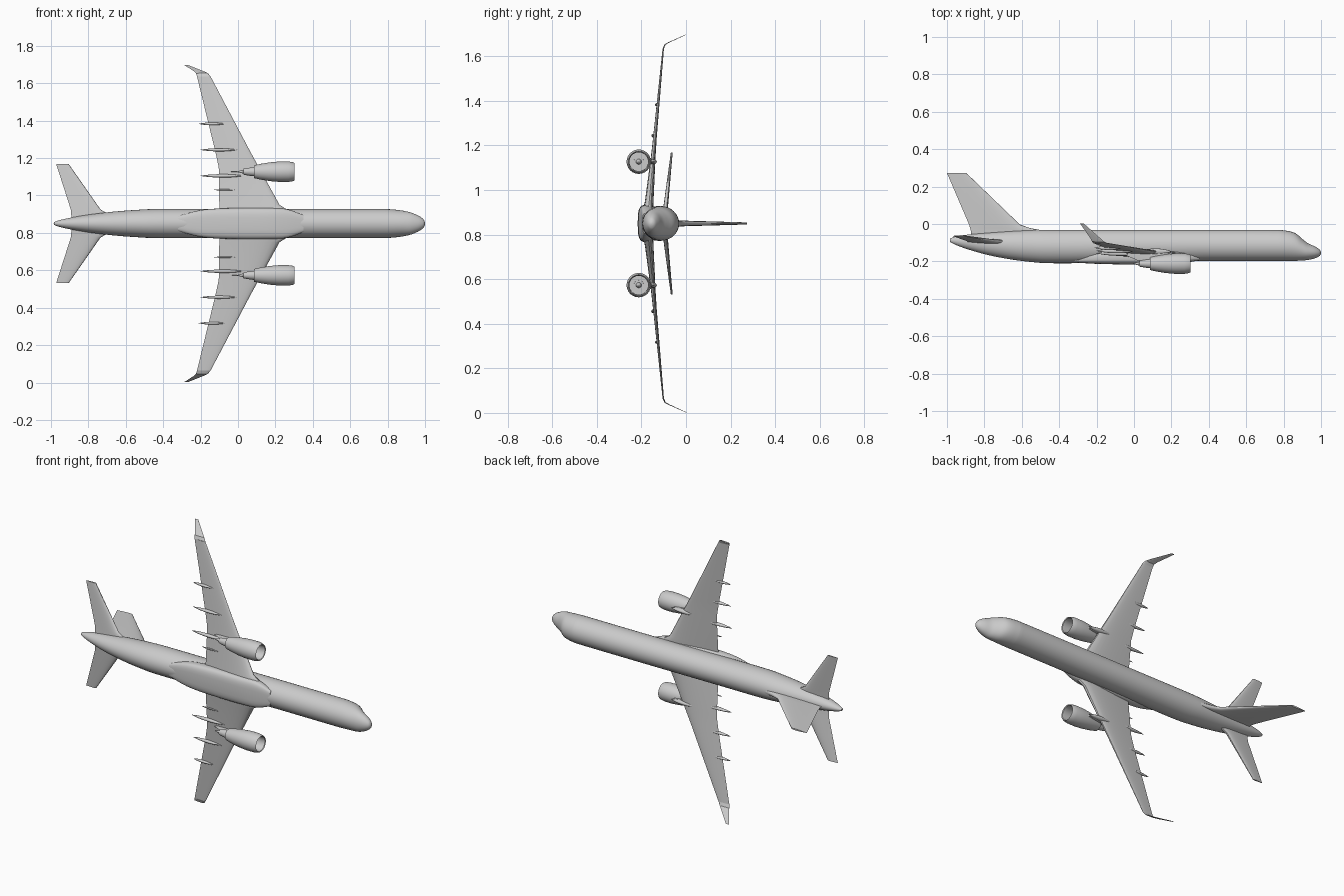
import bpy, bmesh, math

MID = 0.85  # span centre line; x runs aft to nose, y is the aircraft's up, z is the span
paint = bpy.data.materials.new("light grey paint")
paint.diffuse_color = (0.6, 0.6, 0.6, 1)


def loft(name, rings, angle=35, cap=True, closed=False):
    """Skin a list of equal-length rings of points."""
    bm = bmesh.new()
    vs = [[bm.verts.new(p) for p in r] for r in rings]
    n = len(vs[0])
    pairs = list(zip(vs, vs[1:])) + ([(vs[-1], vs[0])] if closed else [])
    for a, b in pairs:
        for i in range(n):
            j = (i + 1) % n
            bm.faces.new((a[i], a[j], b[j], b[i]))
    if cap and not closed:
        bm.faces.new(vs[0])
        bm.faces.new(vs[-1])
    bmesh.ops.recalc_face_normals(bm, faces=bm.faces)
    me = bpy.data.meshes.new(name)
    bm.to_mesh(me)
    bm.free()
    me.materials.append(paint)
    ob = bpy.data.objects.new(name, me)
    bpy.context.collection.objects.link(ob)
    bpy.context.view_layer.objects.active = ob
    ob.select_set(True)
    bpy.ops.object.shade_smooth_by_angle(angle=math.radians(angle))
    ob.select_set(False)
    return ob


def oval(x, cy, cz, ry, rz, n=32, power=1.0):
    """Ring across the x axis; power under 1 makes it boxier."""
    pts = []
    for k in range(n):
        a = 2 * math.pi * k / n
        c, s = math.cos(a), math.sin(a)
        pts.append((x, cy + ry * math.copysign(abs(c) ** power, c),
                    cz + rz * math.copysign(abs(s) ** power, s)))
    return pts


def smooth_rows(rows, steps=4):
    """Catmull-Rom through the rows of a table."""
    out = []
    for i in range(len(rows) - 1):
        p = [rows[max(0, min(len(rows) - 1, i + d))] for d in (-1, 0, 1, 2)]
        for k in range(steps):
            t = k / steps
            out.append([0.5 * (2 * b + (c - a) * t + (2 * a - 5 * b + 4 * c - d) * t * t
                               + (3 * b - a - 3 * c + d) * t ** 3) for a, b, c, d in zip(*p)])
    return out + [rows[-1]]


def foil(lead, trail, thick, place, n=12):
    """Teardrop section; place(x, t) sets it in space, t is the thickness offset."""
    pts = []
    for k in range(2 * n):
        a = math.pi * k / n
        u = 0.5 + 0.5 * math.cos(a)          # 1 = trailing edge, 0 = leading edge
        h = thick * 1.3 * (math.sqrt(u) - u) * 1.6 * (1 if k <= n else -1)
        pts.append(place(lead + (trail - lead) * u, h))
    return pts


# Fuselage: x, top, bottom, half width
body = [(-0.985, -0.078, -0.095, 0.007), (-0.95, -0.066, -0.113, 0.019),
        (-0.88, -0.056, -0.138, 0.034), (-0.78, -0.047, -0.166, 0.050),
        (-0.66, -0.038, -0.189, 0.064), (-0.54, -0.032, -0.204, 0.073),
        (-0.42, -0.031, -0.210, 0.078), (-0.1, -0.031, -0.207, 0.078),
        (0.3, -0.031, -0.198, 0.078), (0.72, -0.031, -0.197, 0.078),
        (0.80, -0.034, -0.197, 0.077), (0.86, -0.048, -0.197, 0.072),
        (0.90, -0.080, -0.195, 0.065), (0.93, -0.103, -0.192, 0.057),
        (0.965, -0.119, -0.184, 0.042), (0.988, -0.133, -0.174, 0.026),
        (0.997, -0.143, -0.165, 0.013), (1.0, -0.153, -0.157, 0.003)]
loft("fuselage", [oval(x, (t + b) / 2, MID, (t - b) / 2, w) for x, t, b, w in smooth_rows(body)], 50)

# Belly fairing at the wing root: x, top, bottom, half width
belly = [(-0.32, -0.17, -0.206, 0.04), (-0.2, -0.145, -0.213, 0.072), (-0.05, -0.135, -0.216, 0.082),
         (0.15, -0.135, -0.216, 0.083), (0.26, -0.145, -0.208, 0.077), (0.35, -0.165, -0.195, 0.045)]
loft("belly_fairing", [oval(x, (t + b) / 2, MID, (t - b) / 2, w, 32, 0.6)
                       for x, t, b, w in smooth_rows(belly)], 50)

# Fin: height, leading x, trailing x, thickness
fin = [(-0.075, -0.46, -0.87, 0.028), (-0.032, -0.50, -0.873, 0.026), (-0.022, -0.555, -0.876, 0.025),
       (-0.003, -0.61, -0.882, 0.024), (0.273, -0.897, -1.0, 0.009)]
loft("fin", [foil(l, t, th, lambda x, h, y=y: (x, y, MID + h)) for y, l, t, th in fin])

# Wing: span offset, leading x, trailing x, height, thickness
wing = [(0.03, 0.29, -0.10, -0.172, 0.042), (0.075, 0.262, -0.10, -0.168, 0.042),
        (0.10, 0.222, -0.10, -0.165, 0.037), (0.30, 0.112, -0.103, -0.147, 0.020),
        (0.38, 0.068, -0.120, -0.140, 0.016), (0.785, -0.146, -0.219, -0.102, 0.006)]
# Winglet: same columns
winglet = [(0.785, -0.146, -0.219, -0.102, 0.006), (0.803, -0.160, -0.224, -0.094, 0.005),
           (0.812, -0.178, -0.232, -0.078, 0.004), (0.848, -0.268, -0.288, 0.002, 0.002)]
# Tailplane: same columns
tail = [(0.02, -0.67, -0.89, -0.097, 0.024), (0.055, -0.70, -0.892, -0.093, 0.022),
        (0.075, -0.735, -0.894, -0.091, 0.020), (0.318, -0.905, -0.972, -0.064, 0.008)]
# Engine shells: x, radius
cowl = [(0.085, 0.034), (0.12, 0.042), (0.17, 0.050), (0.22, 0.0545), (0.27, 0.0545), (0.292, 0.051),
        (0.302, 0.047), (0.298, 0.043), (0.28, 0.042), (0.24, 0.044), (0.15, 0.040), (0.09, 0.031)]
core = [(0.24, 0.022), (0.10, 0.026), (0.065, 0.022), (0.03, 0.016), (0.028, 0.010), (-0.005, 0.002)]
spinner = [(0.235, 0.013), (0.25, 0.011), (0.262, 0.006), (0.267, 0.001)]
# Flap track fairings: span offset, aft x, front x, height, radius
tracks = [(0.533, -0.21, -0.07, -0.131, 0.009), (0.394, -0.20, -0.005, -0.147, 0.010),
          (0.255, -0.20, 0.03, -0.160, 0.011), (0.180, -0.13, -0.015, -0.168, 0.005)]
EY, EZ = -0.212, 0.277  # engine axis


def spindle(name, x0, x1, cy, cz, ry, rz, droop=0.0):
    """Slim pointed pod lying along x."""
    rings = []
    for k in range(13):
        u = k / 12
        s = max(0.04, math.sin(math.pi * u) ** 0.7)
        rings.append(oval(x0 + (x1 - x0) * u, cy + droop * (1 - u), cz, ry * s, rz * s, 14))
    loft(name, rings, 60)


for side, s in (("left", 1), ("right", -1)):
    def span(rows, lean=0.0):
        return [foil(l, t, th, lambda x, h, o=o, y=y:
                     (x, y + h * math.cos(lean), MID + s * (o - h * math.sin(lean))))
                for o, l, t, y, th in rows]
    loft(side + "_wing", span(wing))
    loft(side + "_winglet", span(winglet, 0.5))
    loft(side + "_tailplane", span(tail))

    # Engine
    ez = MID + s * EZ
    loft(side + "_engine_cowl", [oval(x, EY, ez, r, r, 36) for x, r in cowl], 40, closed=True)
    loft(side + "_engine_core", [oval(x, EY, ez, r, r, 28) for x, r in core], 40)
    loft(side + "_fan_disc", [oval(x, EY, ez, 0.0435, 0.0435, 36) for x in (0.225, 0.235)])
    loft(side + "_spinner", [oval(x, EY, ez, r, r, 20) for x, r in spinner], 60)

    # Pylon: height, leading x, trailing x, thickness
    pylon = [(-0.195, 0.20, 0.02, 0.014), (-0.170, 0.22, -0.04, 0.015), (-0.150, 0.17, -0.03, 0.013)]
    loft(side + "_pylon", [foil(l, t, th, lambda x, h, y=y: (x, y, ez + h)) for y, l, t, th in pylon])
    spindle(side + "_pylon_fairing", 0.03, 0.20, -0.147, ez, 0.016, 0.012)

    for i, (o, x0, x1, y, r) in enumerate(tracks):
        spindle(f"{side}_flap_track_{i + 1}", x0, x1, y, MID + s * o, r * 1.1, r * 0.85, 0.004)
